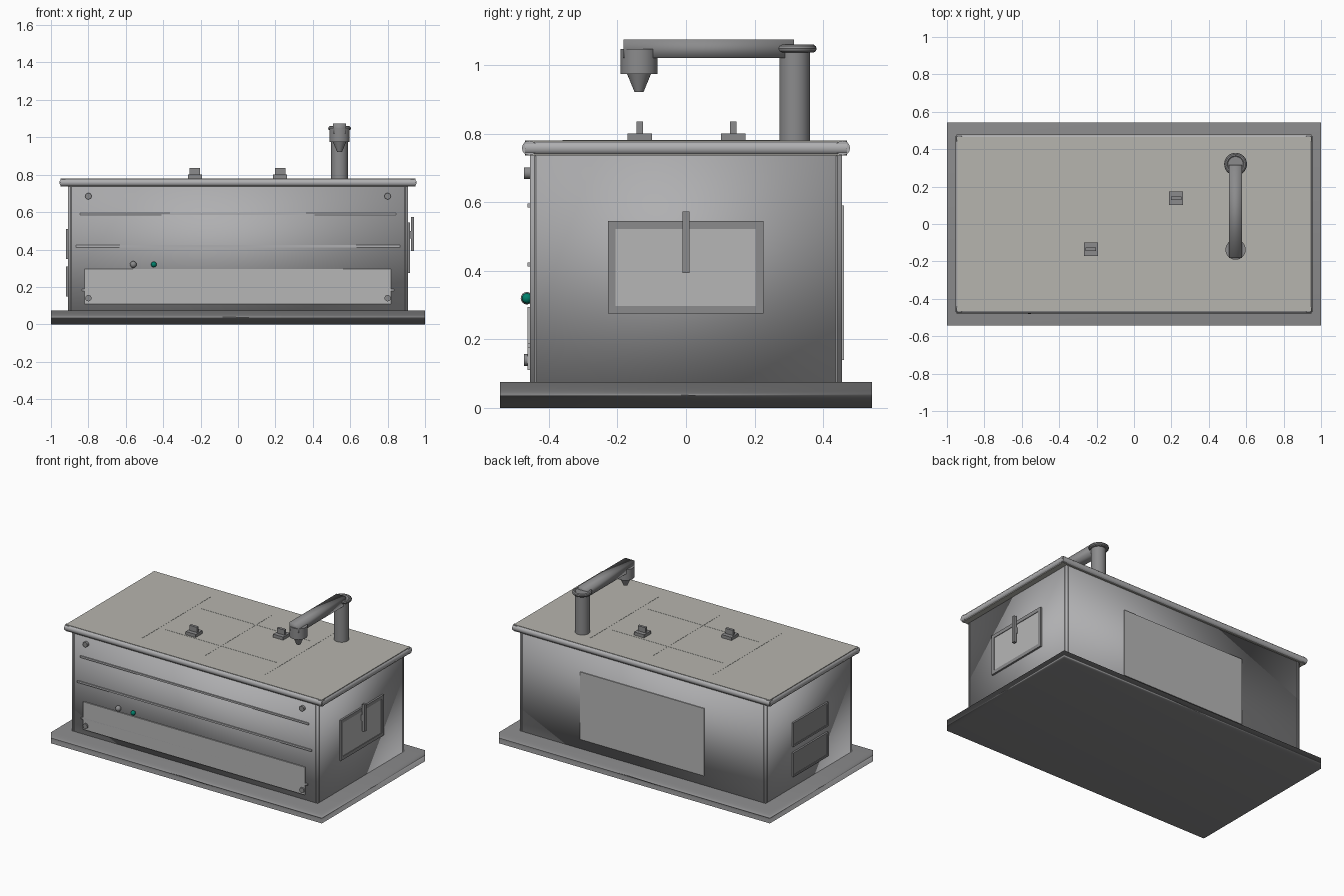
import bpy
from math import pi

if "Cube" in bpy.data.objects:
    bpy.data.objects.remove(bpy.data.objects["Cube"])


def mat(name, c):
    m = bpy.data.materials.new(name)
    m.diffuse_color = (*c, 1)
    m.use_nodes = True
    m.node_tree.nodes["Principled BSDF"].inputs["Base Color"].default_value = m.diffuse_color
    return m


WARM = mat("warm_grey", (0.47, 0.462, 0.425))
DARK = mat("dark_grey", (0.26, 0.26, 0.265))
STEEL = mat("steel_grey", (0.43, 0.43, 0.44))
PALE = mat("pale_grey", (0.47, 0.47, 0.47))
GREEN = mat("green", (0.0, 0.22, 0.15))


def finish(o, name, m=None, smooth=True):
    o.name = name
    if m:
        o.data.materials.append(m)
    if smooth:
        bpy.ops.object.shade_smooth_by_angle(angle=0.6)
    return o


def box(name, x, y, z, m=None, bevel=0, soft=None):
    """Box from (min, max) pairs; soft shades it smooth over its edges."""
    bpy.ops.mesh.primitive_cube_add(size=1, location=[(a + b) / 2 for a, b in (x, y, z)])
    o = bpy.context.object
    o.scale = [b - a for a, b in (x, y, z)]
    bpy.ops.object.transform_apply(location=False, rotation=False, scale=True)
    if bevel:
        b = o.modifiers.new("bevel", 'BEVEL')
        b.width, b.segments = bevel, 3
    finish(o, name, m, bool(bevel))
    if soft:
        bpy.ops.object.shade_smooth()
    if soft == "area":
        w = o.modifiers.new("weighted", 'WEIGHTED_NORMAL')
        w.mode = 'FACE_AREA'
    return o


def cone(name, loc, r1, r2, depth, rot=(0, 0, 0), n=24, m=None):
    bpy.ops.mesh.primitive_cone_add(vertices=n, radius1=r1, radius2=r2, depth=depth,
                                    location=loc, rotation=rot)
    return finish(bpy.context.object, name, m)


# base plinth and cabinet, both softly shaded
box("base", (-1, 1), (-.543, .543), (0, .075), DARK, soft="area")
box("cabinet", (-.908, .908), (-.455, .455), (.07, .74), STEEL, soft="even")
for sx in (-1, 1):
    for sy in (-1, 1):
        cone("corner_trim", (sx * .893, sy * .44, .405), .0155, .0155, .66, n=16, m=STEEL)

# lid with rounded rails round its edge
box("lid", (-.945, .945), (-.466, .466), (.736, .78), WARM)
for s in (-1, 1):
    cone("lid_long_rail", (0, s * .457, .758), .0215, .0215, 1.9, (0, pi / 2, 0), 16, STEEL)
    cone("lid_short_rail", (s * .933, 0, .758), .0215, .0215, .94, (pi / 2, 0, 0), 16, STEEL)

# thin seams on the lid
for x in (-.455, 0, .455):
    box("lid_seam_cross", (x - .003, x + .003), (-.36, .36), (.777, .781), WARM)
for y in (-.18, .19):
    box("lid_seam_long", (-.41, .41), (y - .003, y + .003), (.777, .781), WARM)

# lid latches
for x, y in ((-.23, -.135), (.225, .138)):
    box("latch_base", (x - .037, x + .037), (y - .036, y + .036), (.778, .801), DARK)
    box("latch_tab", (x - .028, x + .028), (y - .009, y + .009), (.8, .835), DARK)

# swing arm: post, collar, arm and nozzle
cone("arm_post", (.543, .317, .91), .045, .045, .27, n=32, m=DARK)
bpy.ops.mesh.primitive_torus_add(major_radius=.049, minor_radius=.012, major_segments=32,
                                 minor_segments=10, location=(.543, .32, 1.048))
finish(bpy.context.object, "post_collar", DARK)
cone("post_cap", (.543, .32, 1.046), .049, .049, .02, n=32, m=DARK)
box("arm", (.508, .578), (-.183, .315), (1.02, 1.075), DARK, soft="even")
cone("nozzle_body", (.543, -.137, 1.011), .054, .054, .073, n=32, m=DARK)
cone("nozzle_tip", (.543, -.137, .949), .013, .036, .056, n=24, m=DARK)

# front: lower panel and strips
box("lower_panel", (-.82, .817), (-.462, -.45), (.11, .295), PALE)
for z, w in ((.59, .845), (.418, .865), (.183, .835)):
    box("front_strip", (-w, w), (-.462, -.45), (z - .006, z + .006), STEEL)

# front bolts and indicator lamps
for x in (-.8, .8):
    for z in (.14, .685):
        cone("bolt", (x, -.461, z), .017, .017, .022, (pi / 2, 0, 0), 16, DARK)
for name, x, r, m in (("knob", -.56, .018, DARK), ("green_lamp", -.45, .015, GREEN)):
    bpy.ops.mesh.primitive_uv_sphere_add(segments=20, ring_count=12, radius=r,
                                         location=(x, -.464, .32))
    finish(bpy.context.object, name, m)


# framed openings on the two ends: four frame bars and a pane
def framed(name, s, y0, y1, z0, z1, t, pane):
    def xr(a, b):
        return tuple(sorted((s * a, s * b)))
    X = xr(.90, .92)
    box(name + "_pane", xr(.90, .916), (y0 + t, y1 - t), (z0 + t, z1 - t), pane)
    for a, b in ((y0, y0 + t), (y1 - t, y1)):
        box(name + "_frame_side", X, (a, b), (z0, z1), DARK)
    for a, b in ((z0, z0 + t), (z1 - t, z1)):
        box(name + "_frame_rail", X, (y0 + t, y1 - t), (a, b), DARK)


# right side hatch with handle, left side vents
framed("hatch", 1, -.228, .226, .275, .545, .023, PALE)
box("hatch_handle", (.925, .942), (-.01, .01), (.393, .573), DARK)
box("handle_mount", (.908, .93), (-.008, .008), (.46, .50), DARK)
framed("upper_vent", -1, -.19, .18, .35, .51, .012, DARK)
framed("lower_vent", -1, -.19, .18, .15, .31, .012, DARK)

# back access panel
box("back_panel", (-.455, .46), (.45, .461), (.14, .59), PALE)
